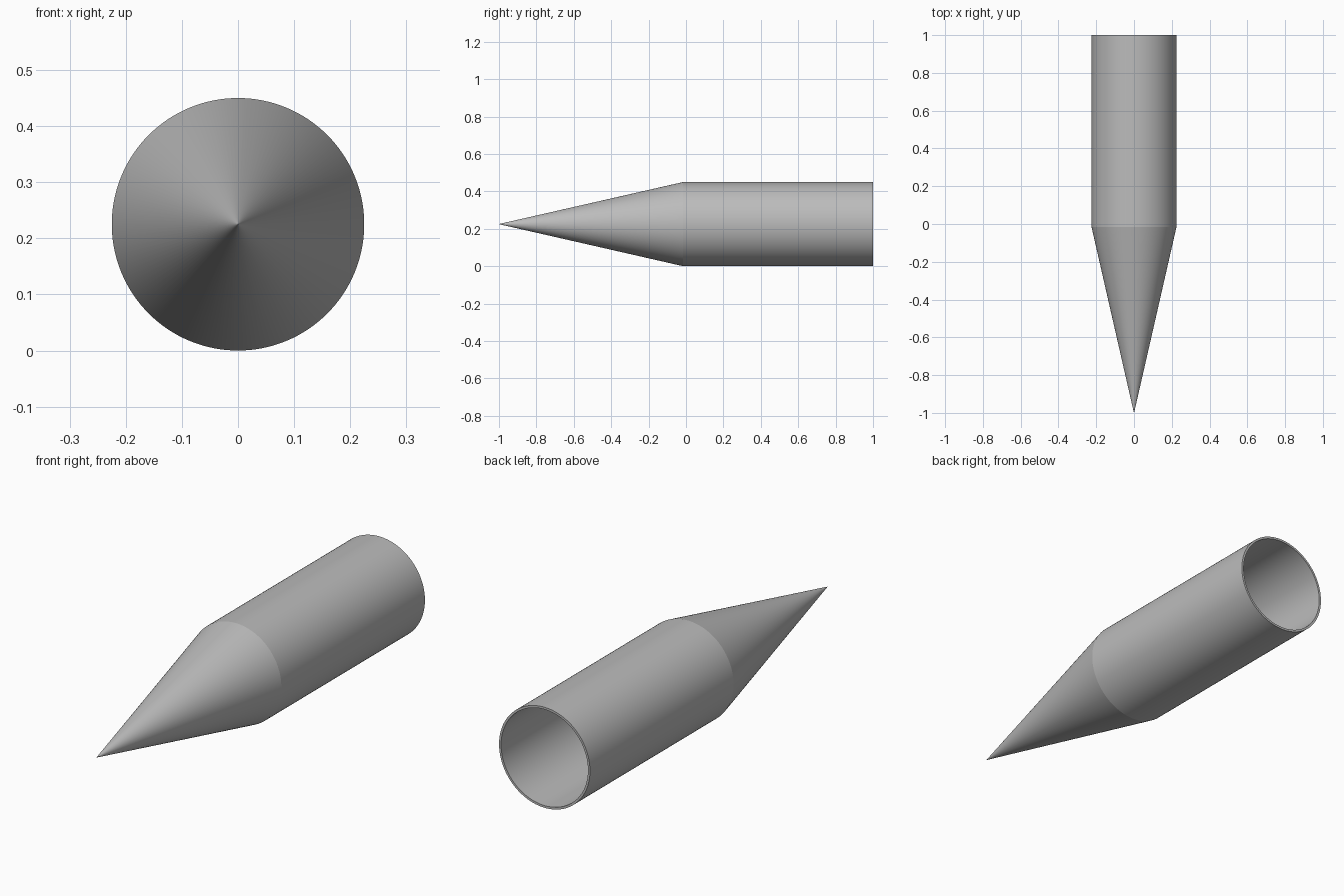
import bpy, bmesh
from math import pi, radians
from mathutils import Matrix, Vector

if "Cube" in bpy.data.objects:
    bpy.data.objects.remove(bpy.data.objects["Cube"])

R, WALL, SEAM, AXIS_Z, SIDES = 0.225, 0.01, -0.015, 0.225, 128
TIP = 0.0004  # tiny flat tip keeps the cone shading clean

grey = bpy.data.materials.new("dark_grey")
grey.diffuse_color = (0.5, 0.5, 0.5, 1)
grey.use_nodes = True
grey.node_tree.nodes["Principled BSDF"].inputs["Base Color"].default_value = grey.diffuse_color


def lathe(name, profile):
    """Spin a closed (radius, y) profile around the horizontal long axis."""
    bm = bmesh.new()
    verts = [bm.verts.new((r, y, 0)) for r, y in profile]
    edges = [bm.edges.new((a, b)) for a, b in zip(verts, verts[1:] + verts[:1])]
    bmesh.ops.spin(bm, geom=verts + edges, cent=(0, 0, 0), axis=(0, 1, 0),
                   angle=2 * pi, steps=SIDES)
    bmesh.ops.remove_doubles(bm, verts=bm.verts, dist=1e-6)
    # Cap the tiny holes left at the axis
    bmesh.ops.recalc_face_normals(bm, faces=bm.faces)
    bmesh.ops.transform(bm, matrix=Matrix.Translation(Vector((0, 0, AXIS_Z))),
                        verts=bm.verts)
    mesh = bpy.data.meshes.new(name)
    bm.to_mesh(mesh)
    bm.free()
    mesh.materials.append(grey)
    obj = bpy.data.objects.new(name, mesh)
    bpy.context.collection.objects.link(obj)
    bpy.ops.object.select_all(action='DESELECT')
    obj.select_set(True)
    bpy.context.view_layer.objects.active = obj
    bpy.ops.object.shade_smooth_by_angle(angle=radians(30))
    return obj


# Open-ended tube with a thin wall
lathe("body_tube", [(R, SEAM), (R, 1), (R - WALL, 1), (R - WALL, SEAM)])

# Hollow pointed nose, kept separate so the seam shades crisply
lathe("nose_cone", [(TIP, -1), (R, SEAM), (R - WALL, SEAM), (TIP / 2, -0.955)])
